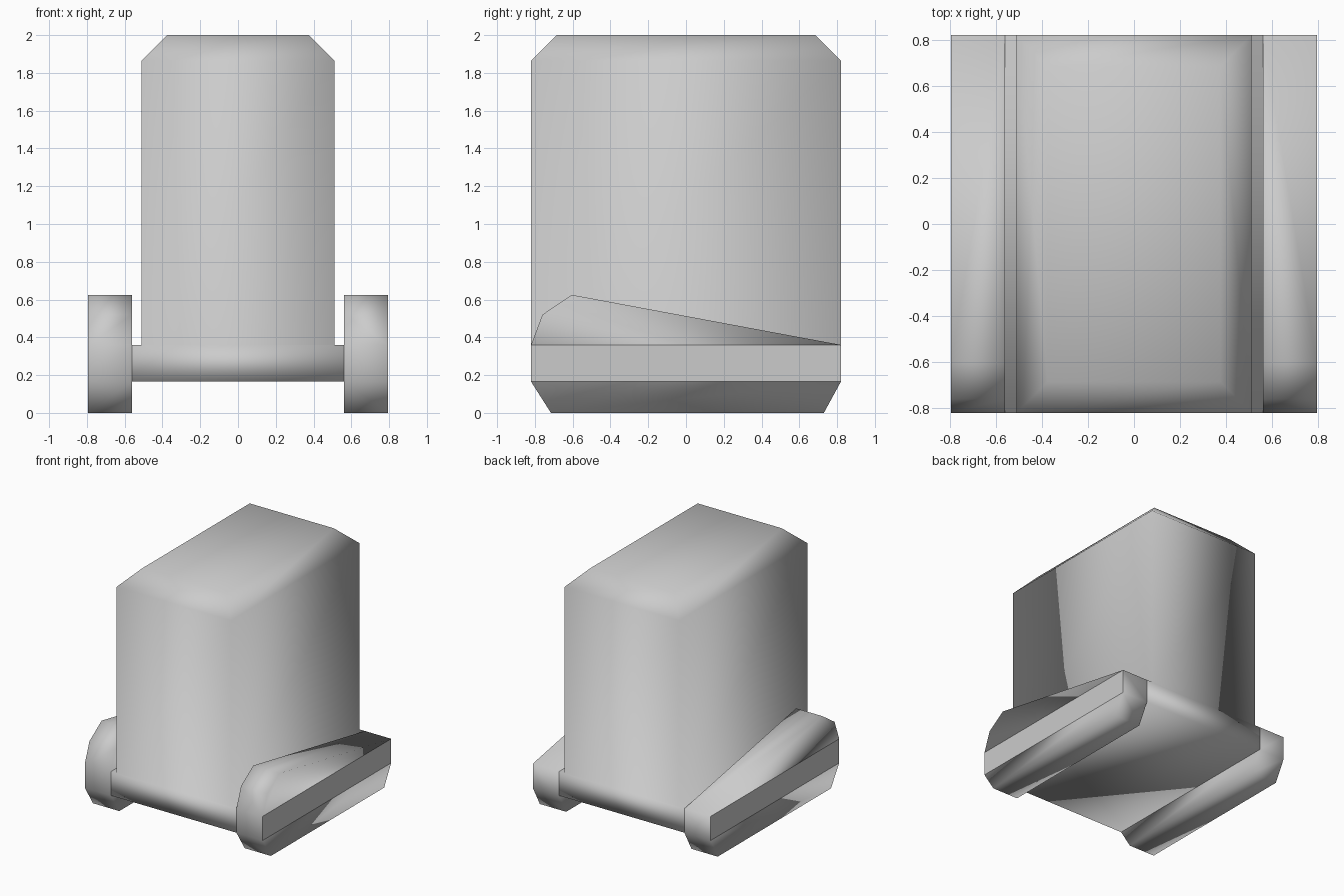
import bpy
import bmesh

cube = bpy.data.objects.get("Cube")
if cube:
    bpy.data.objects.remove(cube, do_unlink=True)

GREY = (0.6, 0.6, 0.6, 1.0)
grey = bpy.data.materials.new("plain_grey")
grey.use_nodes = True
grey.diffuse_color = GREY
grey.node_tree.nodes["Principled BSDF"].inputs["Base Color"].default_value = GREY


def finish(bm, name):
    """Turn a bmesh into a coloured object."""
    bmesh.ops.recalc_face_normals(bm, faces=bm.faces[:])
    mesh = bpy.data.meshes.new(name)
    bm.to_mesh(mesh)
    bm.free()
    mesh.materials.append(grey)
    obj = bpy.data.objects.new(name, mesh)
    bpy.context.collection.objects.link(obj)
    return obj


def build_hull():
    """Tall box with a chamfered roof on a slightly wider deck."""
    levels = [(0.56, 0.82, 0.165), (0.56, 0.82, 0.36), (0.51, 0.82, 0.36),
              (0.51, 0.82, 1.865), (0.375, 0.685, 2.0)]
    corners = [(-1, -1), (1, -1), (1, 1), (-1, 1)]
    bm = bmesh.new()
    rings = [[bm.verts.new((sx * hx, sy * hy, z)) for sx, sy in corners]
             for hx, hy, z in levels]
    for low, high in zip(rings, rings[1:]):
        for i in range(4):
            j = (i + 1) % 4
            face = bm.faces.new((low[i], low[j], high[j], high[i]))
            # the deck step has no height at the front and back
            if face.calc_area() < 0.0001:
                bmesh.ops.delete(bm, geom=[face], context='FACES_ONLY')
    bm.faces.new(rings[0][::-1])
    bm.faces.new(rings[-1])
    for face in bm.faces:
        face.smooth = True
    return finish(bm, "hull")


def build_runner(name, side):
    """Side runner: wedge fairing, flat-sided rail and tapered skid."""
    outline = [(-0.715, 0), (0.73, 0), (0.82, 0.165), (0.82, 0.36),
               (-0.605, 0.625), (-0.76, 0.52), (-0.82, 0.36), (-0.82, 0.165)]
    skid, rail, fairing = (0, 1, 2, 7), (7, 2, 3, 6), (6, 3, 4, 5)
    bm = bmesh.new()
    inner, outer = [[bm.verts.new((side * x, y, z)) for y, z in outline]
                    for x in (0.56, 0.795)]
    count = len(outline)
    for i in range(count):
        j = (i + 1) % count
        bm.faces.new((inner[i], inner[j], outer[j], outer[i])).smooth = True
    for part in (skid, rail, fairing):
        for verts in (inner, outer):
            face = bm.faces.new([verts[i] for i in part])
            face.smooth = part is not rail
    return finish(bm, name)


build_hull()
build_runner("left_runner", 1)
build_runner("right_runner", -1)
